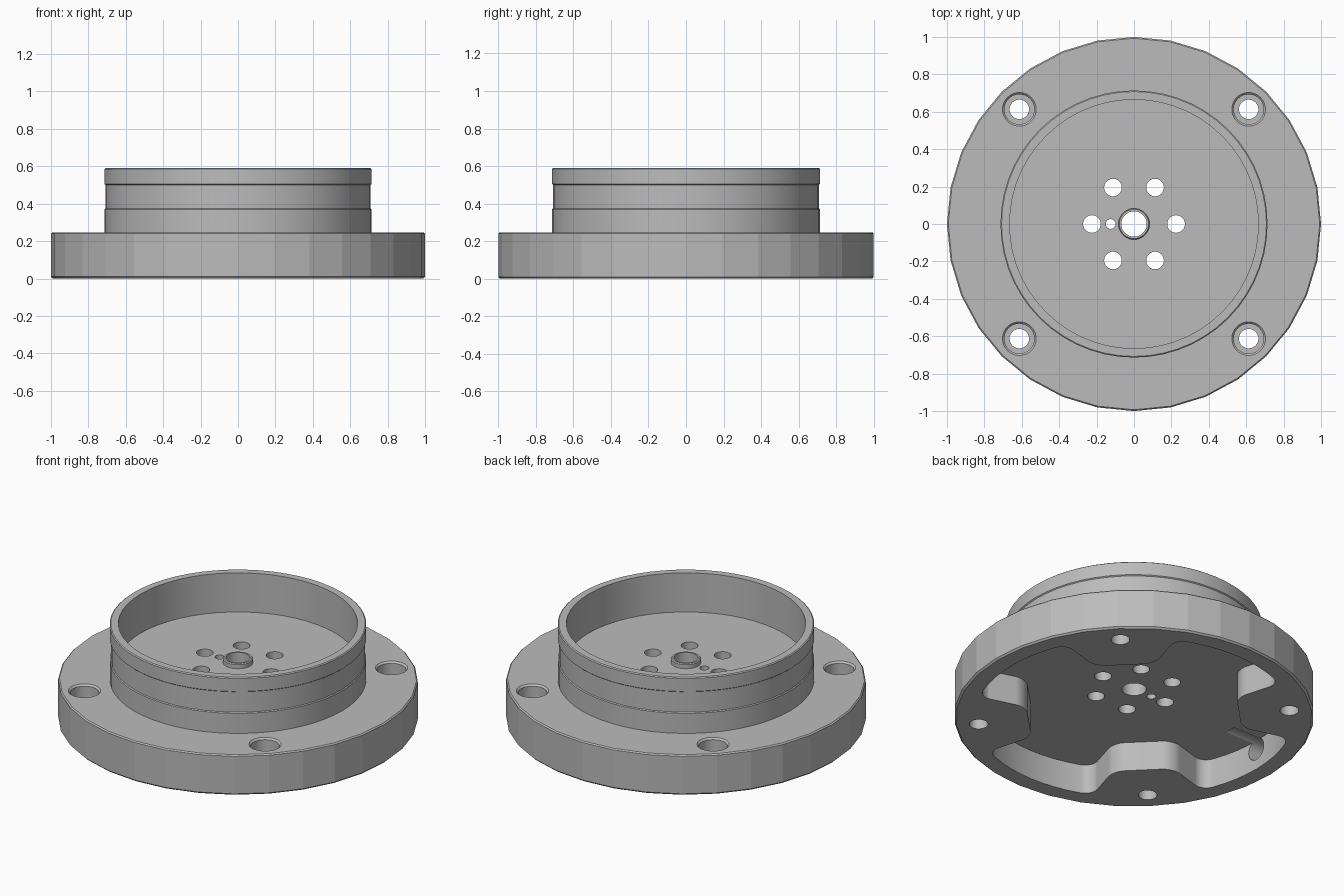
import bpy, bmesh, math
from mathutils import Matrix, Vector

scene_cube = bpy.data.objects.get("Cube")
if scene_cube:
    bpy.data.objects.remove(scene_cube, do_unlink=True)

grey = bpy.data.materials.new("machined_grey")
grey.use_nodes = True
colour = (0.5, 0.5, 0.5, 1)
grey.diffuse_color = colour
grey.node_tree.nodes["Principled BSDF"].inputs["Base Color"].default_value = colour


def to_object(name, bm):
    bmesh.ops.recalc_face_normals(bm, faces=bm.faces)
    mesh = bpy.data.meshes.new(name)
    bm.to_mesh(mesh)
    bm.free()
    mesh.materials.append(grey)
    obj = bpy.data.objects.new(name, mesh)
    bpy.context.collection.objects.link(obj)
    return obj


def lathe(name, profile, segments, matrix=Matrix()):
    """Closed solid turned from (radius, height) points; the ends lie flat."""
    bm = bmesh.new()
    rings = []
    for r, z in profile:
        if r == 0:
            rings.append([bm.verts.new((0, 0, z))] * segments)
        else:
            rings.append([bm.verts.new((r * math.cos(t), r * math.sin(t), z))
                          for t in (math.tau * i / segments for i in range(segments))])
    for low, high in zip(rings, rings[1:]):
        for i in range(segments):
            j = (i + 1) % segments
            bm.faces.new(dict.fromkeys((low[i], low[j], high[j], high[i])))
    bm.transform(matrix)
    return to_object(name, bm)


def pin(radius, x, y, low=-0.1, high=0.7):
    return lathe("hole_cutter", [(0, low), (radius, low), (radius, high), (0, high)],
                 40, Matrix.Translation((x, y, 0)))


def polar(r, degrees):
    a = math.radians(degrees)
    return r * math.cos(a), r * math.sin(a)


def combine(body, other, operation):
    mod = body.modifiers.new(operation, "BOOLEAN")
    mod.operation, mod.object, mod.solver = operation, other, "EXACT"
    bpy.context.view_layer.objects.active = body
    bpy.ops.object.modifier_apply(modifier=mod.name)
    bpy.data.objects.remove(other, do_unlink=True)


# Faceted flange and turned cup with a raised centre boss
body = lathe("flanged_cup", [(0, 0), (0.99, 0), (1, 0.01), (1, 0.24), (0.993, 0.247), (0, 0.247)], 32)
cup = lathe("cup", [(0, 0.2), (0.713, 0.2), (0.713, 0.37), (0.708, 0.375), (0.708, 0.5),
                    (0.714, 0.505), (0.714, 0.585), (0.708, 0.59), (0.665, 0.59),
                    (0.665, 0.35), (0.083, 0.35), (0.083, 0.375), (0.078, 0.38), (0, 0.38)], 56)
combine(body, cup, "UNION")

# Four-lobed pocket in the underside, with rounded corners
outline, corners = [], []
for quarter in range(4):
    turn = quarter * 90
    for a in range(-25, 26, 5):
        outline.append(polar(0.89, turn + a))
        corners.append(abs(a) == 25)
    for a in (29, 61):
        outline.append(polar(0.61, turn + a))
        corners.append(True)
bm = bmesh.new()
base = [bm.verts.new((x, y, -0.1)) for x, y in outline]
face = bm.faces.new(base)
top = bmesh.ops.extrude_face_region(bm, geom=[face])
bmesh.ops.translate(bm, vec=Vector((0, 0, 0.28)),
                    verts=[v for v in top["geom"] if isinstance(v, bmesh.types.BMVert)])
bm.verts.ensure_lookup_table()
sharp = {v for v, c in zip(base, corners) if c}
edges = [e for e in bm.edges if abs(e.verts[0].co.z - e.verts[1].co.z) > 0.1
         and (e.verts[0] in sharp or e.verts[1] in sharp)]
bmesh.ops.bevel(bm, geom=edges, offset=0.065, segments=8, profile=0.5,
                affect="EDGES", clamp_overlap=True)
combine(body, to_object("pocket_cutter", bm), "DIFFERENCE")

# Counterbored mounting holes
for x in (-0.613, 0.613):
    for y in (-0.613, 0.613):
        bore = [(0, -0.1), (0.052, -0.1), (0.052, 0.14), (0.08, 0.14),
                (0.08, 0.237), (0.09, 0.247), (0.09, 0.3), (0, 0.3)]
        combine(body, lathe("bore_cutter", bore, 40, Matrix.Translation((x, y, 0))), "DIFFERENCE")

# Centre hole, ring of six holes and the small locating hole
combine(body, pin(0.068, 0, 0), "DIFFERENCE")
for i in range(6):
    combine(body, pin(0.047, *polar(0.225, i * 60)), "DIFFERENCE")
combine(body, pin(0.026, -0.125, 0), "DIFFERENCE")

# Side port into the pocket
side = Matrix.Translation((-0.7, 0, 0.125)) @ Matrix.Rotation(-math.pi / 2, 4, "Y")
port = lathe("port_cutter", [(0, 0), (0.065, 0), (0.065, 0.5), (0, 0.5)], 40, side)
combine(body, port, "DIFFERENCE")

bpy.ops.object.select_all(action="DESELECT")
body.select_set(True)
bpy.context.view_layer.objects.active = body
bpy.ops.object.shade_smooth_by_angle(angle=math.radians(10))
